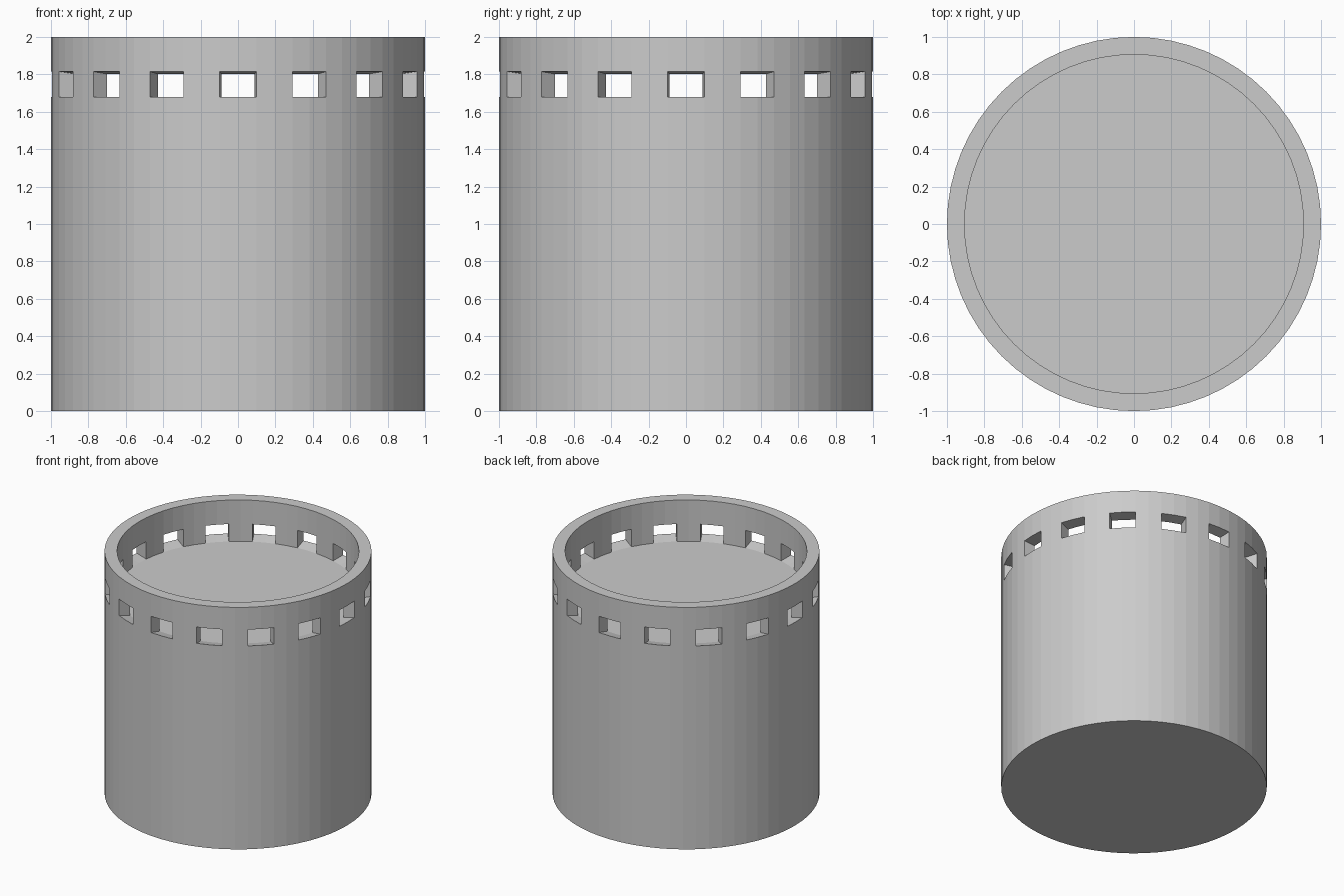
import bpy, bmesh
from math import cos, sin, pi

if "Cube" in bpy.data.objects:
    bpy.data.objects.remove(bpy.data.objects["Cube"])

N = 64               # sides of the tower
R_OUT, R_IN = 1.0, 0.906

bm = bmesh.new()

def ring(r, z):
    return [bm.verts.new((r * cos(2 * pi * i / N), r * sin(2 * pi * i / N), z)) for i in range(N)]

def quad(a, b, i):
    j = (i + 1) % N
    bm.faces.new((a[i], a[j], b[j], b[i]))

def is_window(i):
    return i % 4 in (3, 0)

# Outer wall rings, then parapet inner rings (slots slope slightly down inward)
base, out_sill, out_lintel, out_top = [ring(R_OUT, z) for z in (0, 1.68, 1.815, 2)]
in_top, in_lintel, floor = [ring(R_IN, z) for z in (2, 1.802, 1.658)]

for i in range(N):
    quad(base, out_sill, i)
    quad(out_lintel, out_top, i)
    quad(out_top, in_top, i)
    quad(in_top, in_lintel, i)
    if is_window(i):
        # Sill and lintel of the slot
        quad(out_sill, floor, i)
        quad(in_lintel, out_lintel, i)
    else:
        quad(out_sill, out_lintel, i)
        quad(in_lintel, floor, i)
    # Side jambs where wall and slot meet
    if is_window(i) != is_window((i - 1) % N):
        bm.faces.new((out_sill[i], out_lintel[i], in_lintel[i], floor[i]))

# Roof floor and underside
bm.faces.new(floor)
bm.faces.new(base[::-1])
bmesh.ops.recalc_face_normals(bm, faces=bm.faces)

mesh = bpy.data.meshes.new("round_tower")
bm.to_mesh(mesh)
bm.free()
tower = bpy.data.objects.new("round_tower", mesh)
bpy.context.collection.objects.link(tower)
